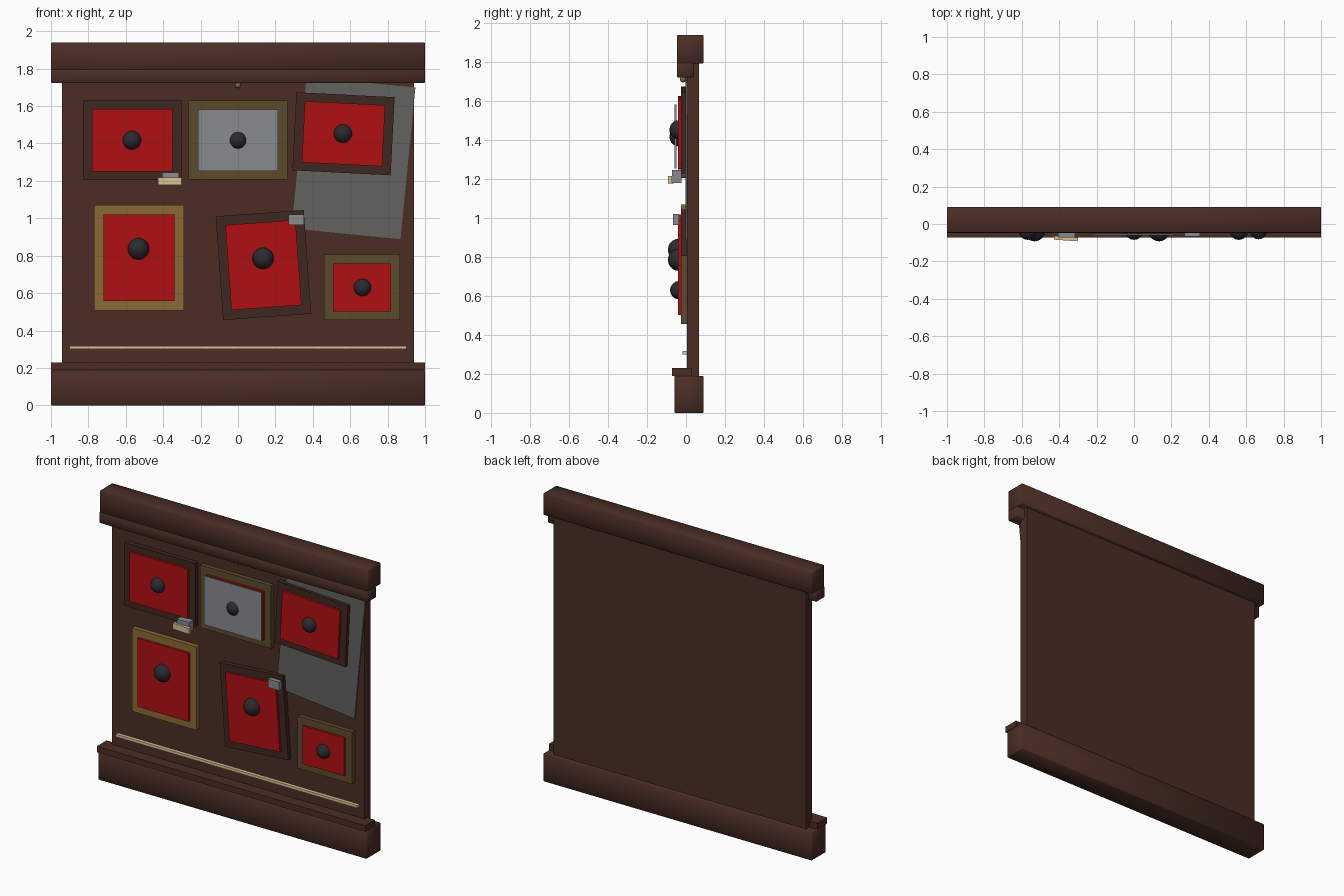
import bpy
from math import radians

cube = bpy.data.objects.get("Cube")
if cube:
    bpy.data.objects.remove(cube, do_unlink=True)


def material(name, r, g, b):
    m = bpy.data.materials.new(name)
    m.use_nodes = True
    m.diffuse_color = (r, g, b, 1)
    bsdf = m.node_tree.nodes["Principled BSDF"]
    bsdf.inputs["Base Color"].default_value = (r, g, b, 1)
    bsdf.inputs["Roughness"].default_value = 0.8
    return m


brown = material("brown wood", .069, .027, .018)
dark = material("dark wood", .051, .020, .014)
olive = material("olive wood", .107, .070, .024)
gold = material("gold wood", .258, .141, .036)
red = material("red", .434, .005, .006)
black = material("charcoal", .023, .023, .030)
glass = material("pale grey", .242, .262, .275)
grey = material("grey sheet", .122, .122, .114)
cream = material("cream", .680, .546, .305)


def box(name, mat, x, z, w, h, y0, y1, tilt=0, turn=0):
    """Box centred on x, z and spanning y0 to y1; tilt is clockwise from the front."""
    bpy.ops.mesh.primitive_cube_add(size=1, location=(x, (y0 + y1) / 2, z))
    ob = bpy.context.object
    ob.name = name
    ob.scale = (w, y1 - y0, h)
    ob.rotation_euler = (0, radians(tilt), radians(turn))
    bpy.ops.object.transform_apply(location=False, rotation=False, scale=True)
    ob.data.materials.append(mat)
    return ob


def ball(name, mat, x, y, z, r):
    bpy.ops.mesh.primitive_uv_sphere_add(segments=16, ring_count=10, radius=r, location=(x, y, z))
    ob = bpy.context.object
    ob.name = name
    ob.data.materials.append(mat)
    bpy.ops.object.shade_smooth()


def soften(ob):
    """Small rounded edge with smooth shading."""
    bevel = ob.modifiers.new("soft edge", 'BEVEL')
    bevel.width = .004
    bevel.segments = 1
    bpy.ops.object.shade_smooth()


# Wall panel with mouldings above and below
box("wall_panel", brown, 0, .99, 1.88, 1.62, .005, .067)
soften(box("base_board", brown, 0, .095, 2, .19, -.06, .09))
box("base_cap", brown, 0, .21, 2, .04, -.073, .03)
soften(box("cornice", brown, 0, 1.867, 2, .147, -.046, .09))
soften(box("cornice_moulding", brown, 0, 1.76, 2, .075, -.047, .041))

# Loose grey sheet behind the upper right picture
box("grey_sheet", grey, .6175, 1.3225, .585, .815, -.003, .004, 5.6)

# Pictures: name, frame colour, centre, frame size, canvas size, tilt, knob x, z, radius
pictures = [
    ("upper_right", dark, -.565, 1.417, .53, .425, .432, .333, 0, -.567, 1.417, .05),
    ("upper_middle", olive, 0, 1.418, .53, .422, .428, .328, 0, 0, 1.417, .05),
    ("upper_left", dark, .564, 1.452, .526, .418, .43, .328, 2.9, .561, 1.453, .05),
    ("lower_right", gold, -.53, .789, .48, .562, .38, .46, 0, -.532, .837, .058),
    ("lower_middle", dark, .136, .75, .472, .556, .376, .456, -4.1, .134, .786, .058),
    ("lower_left", olive, .664, .631, .406, .352, .31, .257, 0, .666, .63, .047),
]
for name, mat, x, z, w, h, cw, ch, tilt, kx, kz, r in pictures:
    box(name + "_frame", mat, x, z, w, h, -.025, .006, tilt)
    box(name + "_canvas", red, x, z, cw, ch, -.04, -.024, tilt)
    ball(name + "_knob", black, kx, -.035, kz, r)

# Pane standing in front of the upper middle picture
box("glass_pane", glass, 0, 1.418, .428, .328, -.058, -.05)

# Small clips and note
box("right_clip", glass, -.36, 1.213, .09, .066, -.072, -.024)
box("note", cream, -.364, 1.197, .128, .04, -.088, -.068, 0, -4)
box("left_clip", glass, .311, .992, .083, .057, -.067, -.036)

# Picture ledge and hanging nail
box("ledge_strip", cream, 0, .309, 1.8, .018, -.018, .006)
ball("nail", gold, 0, -.015, 1.712, .016)
